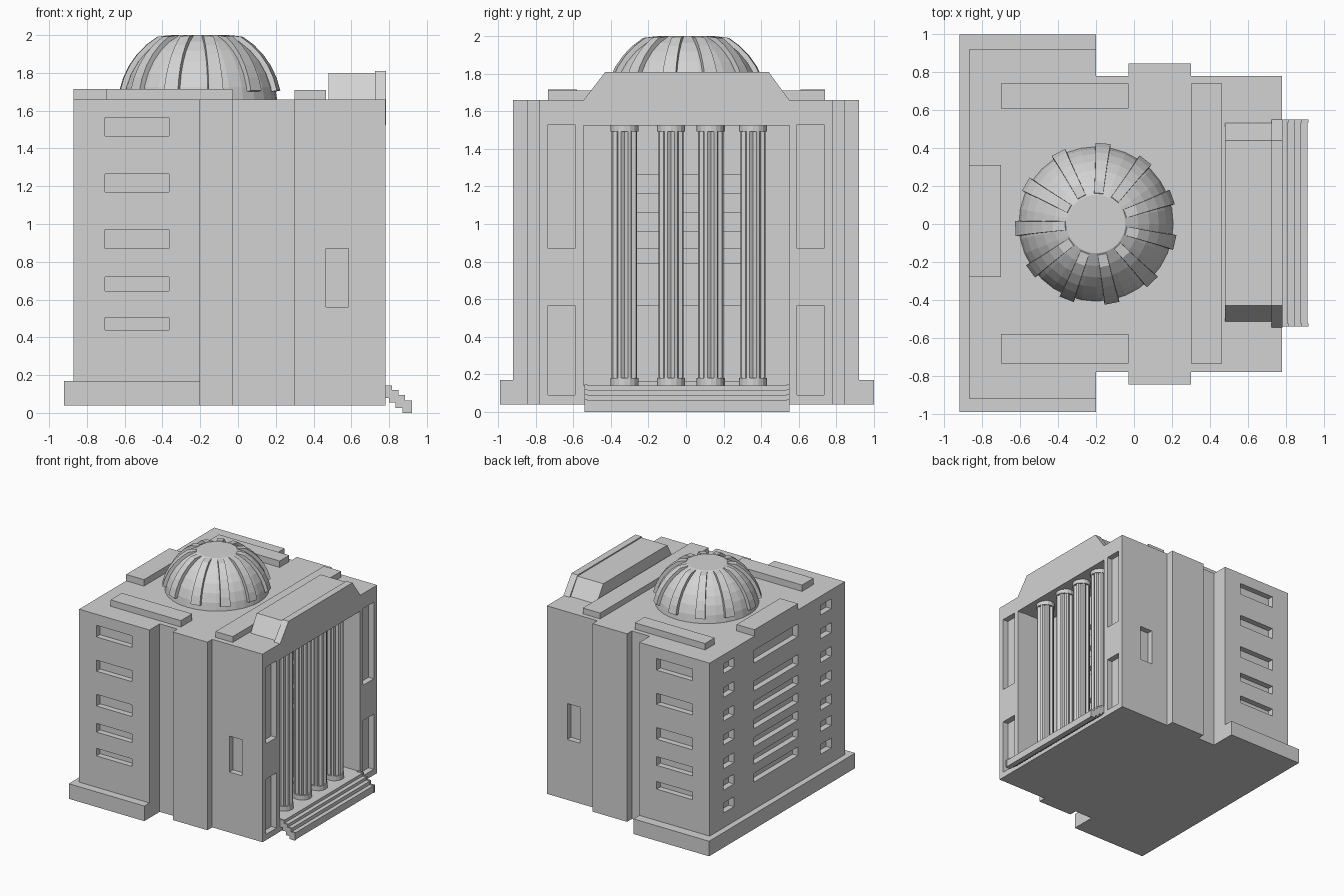
import bpy, bmesh, math
from mathutils import Matrix

if "Cube" in bpy.data.objects:
    bpy.data.objects.remove(bpy.data.objects["Cube"])

stone = bpy.data.materials.new("pale grey stone")
stone.diffuse_color = (0.65, 0.65, 0.65, 1)
stone.use_nodes = True
stone.node_tree.nodes["Principled BSDF"].inputs["Base Color"].default_value = stone.diffuse_color


def finish(name, bm):
    bmesh.ops.recalc_face_normals(bm, faces=bm.faces)
    me = bpy.data.meshes.new(name)
    bm.to_mesh(me)
    bm.free()
    ob = bpy.data.objects.new(name, me)
    bpy.context.collection.objects.link(ob)
    me.materials.append(stone)
    return ob


def add_box(bm, x0, x1, y0, y1, z0, z1):
    m = Matrix.Translation(((x0 + x1) / 2, (y0 + y1) / 2, (z0 + z1) / 2))
    m = m @ Matrix.Diagonal((x1 - x0, y1 - y0, z1 - z0, 1))
    bmesh.ops.create_cube(bm, size=1, matrix=m)


def boxes(name, specs):
    bm = bmesh.new()
    for s in specs:
        add_box(bm, *s)
    return finish(name, bm)


def add_prism(bm, pts, vec):
    f = bm.faces.new([bm.verts.new(p) for p in pts])
    r = bmesh.ops.extrude_face_region(bm, geom=[f])
    bmesh.ops.translate(bm, vec=vec, verts=[v for v in r["geom"] if isinstance(v, bmesh.types.BMVert)])


def cut(ob, specs):
    cutter = boxes("cutter", specs)
    cutter.hide_render = True
    mod = ob.modifiers.new("cut", 'BOOLEAN')
    mod.operation, mod.solver, mod.object = 'DIFFERENCE', 'EXACT', cutter
    me = bpy.data.meshes.new_from_object(ob.evaluated_get(bpy.context.evaluated_depsgraph_get()))
    ob.modifiers.clear()
    ob.data = me
    bpy.data.objects.remove(cutter)


# Main building: mirrored footprint pulled up
half = [(-.87, .92), (-.2, .92), (-.2, .78), (-.03, .78), (-.03, .845), (.3, .845), (.3, .78), (.78, .78)]
outline = half + [(x, -y) for x, y in reversed(half)]
bm = bmesh.new()
add_prism(bm, [(x, y, .04) for x, y in outline], (0, 0, 1.62))
body = finish("building_body", bm)

# Portico recess
cut(body, [(.48, .9, -.545, .55, .14, 1.53)])

# Window recesses
D = .05
wins = []
for s in (-1, 1):
    def side(x0, x1, wall, z0, z1):
        a, b = sorted((s * (wall - D), s * (wall + .1)))
        wins.append((x0, x1, a, b, z0, z1))
    for z0, z1 in ((1.465, 1.565), (1.17, 1.265), (.87, .97), (.645, .72), (.44, .505)):
        side(-.705, -.365, .92, z0, z1)
    side(.465, .585, .78, .56, .87)
    # entrance wing panels and small rear windows
    a, b = sorted((s * .59, s * .735))
    for z0, z1 in ((.87, 1.53), (.09, .565)):
        wins.append((.78 - D, .9, a, b, z0, z1))
    for z in (1.54, 1.335, 1.13, .925, .72, .535, .34):
        wins.append((-1, -.87 + D, a, b, z - .042, z + .042))
# long rear windows
for z0, z1 in ((1.43, 1.54), (1.19, 1.275), (1.02, 1.1), (.865, .945), (.71, .79), (.56, .635), (.405, .48)):
    wins.append((-1, -.87 + D, -.28, .315, z0, z1))
# windows and doorway behind the columns
for z0, z1 in ((1.165, 1.26), (.96, 1.06), (.79, .87), (.16, .565)):
    wins.append((.48 - D, .52, -.3, .32, z0, z1))
cut(body, wins)

# Plinth around the rear block
boxes("rear_plinth", [(-.92, -.2, -.99, 1.0, .04, .17)])

# Raised roof slabs
boxes("roof_slabs", [
    (-.7, -.03, .61, .74, 1.65, 1.715), (-.7, -.03, -.735, -.58, 1.65, 1.715),
    (-.87, -.7, -.28, .31, 1.65, 1.715), (.3, .465, -.735, .74, 1.65, 1.71)])

# Sloped-end attic over the entrance, and its front fascia
bm = bmesh.new()
add_prism(bm, [(.48, -.52, 1.65), (.48, .54, 1.65), (.48, .44, 1.8), (.48, -.43, 1.8)], (.25, 0, 0))
finish("entrance_attic", bm)
bm = bmesh.new()
add_prism(bm, [(.725, y, z) for y, z in ((-.545, 1.525), (.55, 1.525), (.55, 1.66), (.44, 1.81),
                                         (-.43, 1.81), (-.545, 1.66))], (.058, 0, 0))
finish("entrance_fascia", bm)

# Fluted columns with base and cap rings
for i, y in enumerate((-.328, -.08, .132, .357)):
    bm = bmesh.new()
    n = 24
    ring = []
    for k in range(n):
        r = .07 if k % 3 else .055
        a = math.tau * k / n
        ring.append((.67 + r * math.cos(a), y + r * math.sin(a), .14))
    add_prism(bm, ring, (0, 0, 1.39))
    for z in (.16, 1.512):
        bmesh.ops.create_cone(bm, cap_ends=True, segments=16, radius1=.075, radius2=.075, depth=.04,
                              matrix=Matrix.Translation((.67, y, z)))
    finish(f"column_{i + 1}", bm)

# Entrance stairs with thin end trims
steps = []
for x0, x1, z0, z1 in ((.76, .81, .08, .14), (.80, .845, .055, .115), (.835, .88, .025, .09), (.87, .915, 0, .06)):
    steps.append((x0, x1, -.525, .535, z0, z1))
    for a, b in ((-.54, -.525), (.535, .55)):
        steps.append((x0, x1 + .005, a, b, z0, z1 + .005))
boxes("entrance_stairs", steps)

# Dome: flat-topped spherical cap
CX, CZ, R, TOP = -.2, 1.62, .41, 2.0
p0, p1 = math.asin(.03 / R), math.asin((TOP - CZ) / R)
bm = bmesh.new()
rings = []
for j in range(7):
    p = p0 + (p1 - p0) * j / 6
    r, z = R * math.cos(p), CZ + R * math.sin(p)
    rings.append([bm.verts.new((CX + r * math.cos(math.tau * k / 32), r * math.sin(math.tau * k / 32), z))
                  for k in range(32)])
for a, b in zip(rings, rings[1:]):
    for k in range(32):
        bm.faces.new((a[k], a[(k + 1) % 32], b[(k + 1) % 32], b[k]))
bm.faces.new(rings[-1])
bm.faces.new(rings[0])
finish("dome", bm)

# Dome ribs: tapered strips following the arc
bm = bmesh.new()
for i in range(11):
    rot = Matrix.Translation((CX, 0, 0)) @ Matrix.Rotation(math.radians(85 + i * 360 / 11), 4, 'Z')
    prev = None
    for j in range(7):
        p = .2 + (p1 - .2) * j / 6
        w = .04 - .016 * j / 6
        sec = []
        for rad, sgn in ((.395, -1), (.435, -1), (.435, 1), (.395, 1)):
            z = min(CZ + rad * math.sin(p), TOP - .001)
            v = bm.verts.new((rad * math.cos(p), sgn * w, z))
            v.co = rot @ v.co
            sec.append(v)
        if prev:
            for k in range(4):
                bm.faces.new((prev[k], prev[(k + 1) % 4], sec[(k + 1) % 4], sec[k]))
        else:
            bm.faces.new(sec)
        prev = sec
    bm.faces.new(prev)
finish("dome_ribs", bm)
